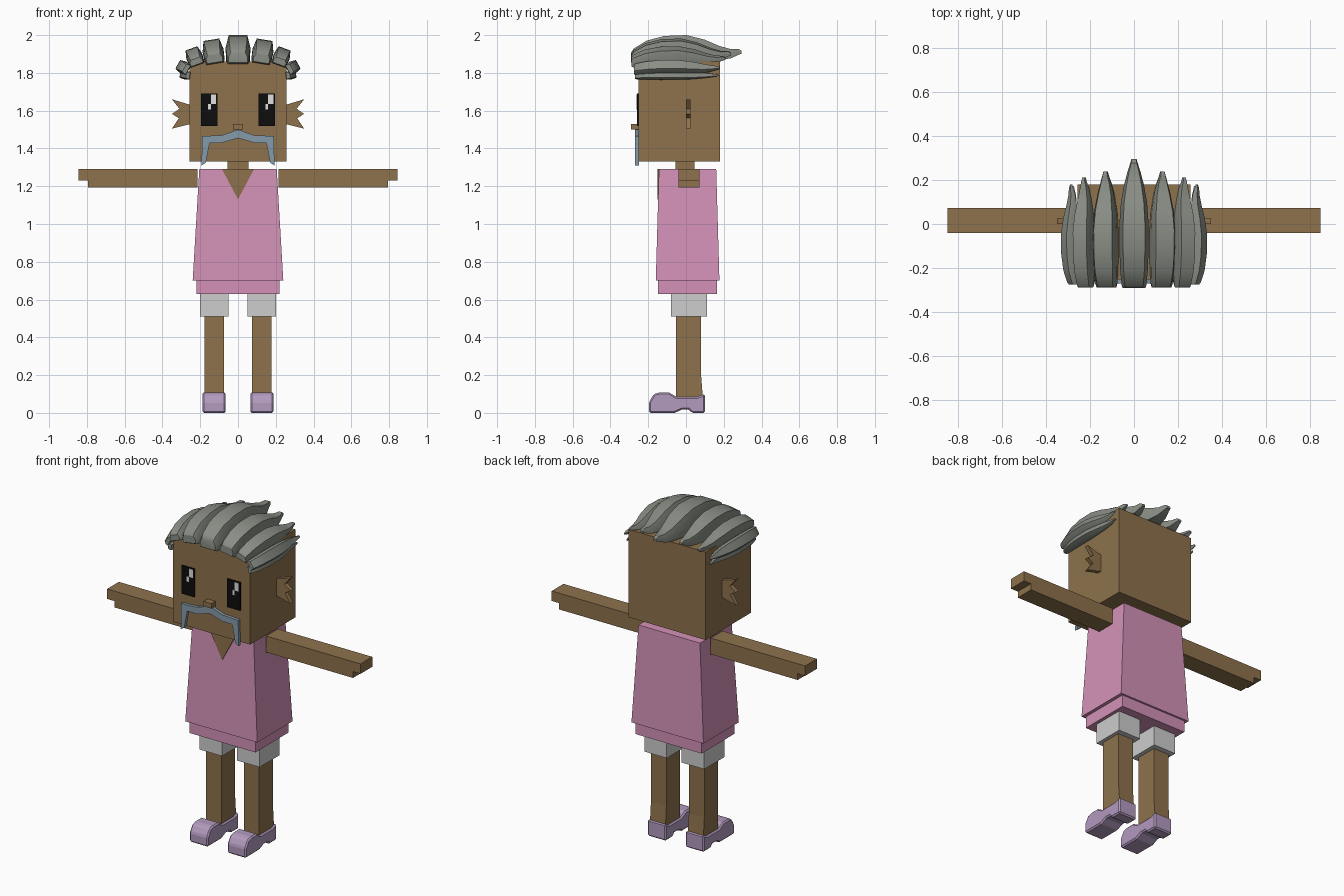
import bpy, bmesh, math
from mathutils import Matrix, Vector

cube = bpy.data.objects.get("Cube")
if cube:
    bpy.data.objects.remove(cube, do_unlink=True)


def material(name, r, g, b):
    m = bpy.data.materials.new(name)
    m.use_nodes = True
    m.diffuse_color = (r, g, b, 1)
    bsdf = m.node_tree.nodes["Principled BSDF"]
    bsdf.inputs["Base Color"].default_value = (r, g, b, 1)
    bsdf.inputs["Roughness"].default_value = 0.8
    return m


SKIN = material("brown skin", 0.27, 0.168, 0.073)
PINK = material("pink cloth", 0.66, 0.285, 0.48)
HAIR = material("grey hair", 0.25, 0.27, 0.235)
SHORTS = material("pale grey cloth", 0.61, 0.61, 0.61)
SHOE = material("lilac shoe", 0.45, 0.325, 0.52)
BEARD = material("blue grey whiskers", 0.235, 0.328, 0.40)
BLACK = material("eye black", 0.004, 0.004, 0.004)
WHITE = material("eye white", 0.75, 0.75, 0.75)


def loft(name, rings, mat, matrix=None, bevel=0):
    """Skin a list of equal-sized point rings and cap both ends."""
    bm = bmesh.new()
    vs = [[bm.verts.new(p) for p in ring] for ring in rings]
    n = len(vs[0])
    for a, b in zip(vs, vs[1:]):
        for i in range(n):
            j = (i + 1) % n
            bm.faces.new((a[i], a[j], b[j], b[i]))
    bm.faces.new(vs[0])
    bm.faces.new(vs[-1])
    if matrix:
        bm.transform(matrix)
    bmesh.ops.recalc_face_normals(bm, faces=bm.faces[:])
    mesh = bpy.data.meshes.new(name)
    bm.to_mesh(mesh)
    bm.free()
    mesh.materials.append(mat)
    ob = bpy.data.objects.new(name, mesh)
    bpy.context.collection.objects.link(ob)
    if bevel:
        mod = ob.modifiers.new("soft_edges", "BEVEL")
        mod.width = bevel
        mod.segments = 1
    return ob


def rect(x0, x1, y0, y1, z):
    return [(x0, y0, z), (x1, y0, z), (x1, y1, z), (x0, y1, z)]


def box(name, x, y, z, mat):
    return loft(name, [rect(*x, *y, h) for h in z], mat)


def prism_y(name, pts, y, mat):
    return loft(name, [[(a, d, b) for a, b in pts] for d in y], mat)


def prism_x(name, pts, x, mat, bevel=0):
    return loft(name, [[(d, a, b) for a, b in pts] for d in x], mat, None, bevel)


# Head, neck and nose
box("head", (-0.257, 0.257), (-0.252, 0.18), (1.33, 1.86), SKIN)
box("neck", (-0.055, 0.055), (-0.055, 0.045), (1.26, 1.34), SKIN)
box("nose", (-0.026, 0.026), (-0.29, -0.25), (1.5, 1.53), SKIN)

# Shirt with lower hem and open collar
loft("shirt", [rect(-0.24, 0.24, -0.16, 0.177, 0.7),
               rect(-0.205, 0.205, -0.143, 0.16, 1.29)], PINK)
box("shirt_hem", (-0.22, 0.22), (-0.147, 0.165), (0.63, 0.71), PINK)
prism_y("collar_opening", [(-0.085, 1.291), (0.085, 1.291), (0, 1.13)],
        (-0.12, -0.151), SKIN)

# Moustache: half outline mirrored about the middle
half = [(0, 1.5), (0.085, 1.47), (0.19, 1.465), (0.193, 1.31), (0.17, 1.325),
        (0.15, 1.43), (0.085, 1.43), (0, 1.455)]
outline = half + [(-x, z) for x, z in reversed(half[1:-1])]
prism_y("moustache", outline, (-0.25, -0.27), BEARD)

# Eyes; the highlights sit on the same side of both
for name, cx in (("left", 0.152), ("right", -0.152)):
    box(name + "_eye", (cx - 0.043, cx + 0.043), (-0.26, -0.25), (1.52, 1.69), BLACK)
    box(name + "_eye_highlight", (cx + 0.008, cx + 0.035), (-0.263, -0.258), (1.635, 1.685), WHITE)
    box(name + "_eye_glint", (cx - 0.006, cx + 0.008), (-0.263, -0.258), (1.605, 1.635), WHITE)

# Paired limbs, clothes and ears
ear = [(0.25, 1.63), (0.35, 1.66), (0.31, 1.61), (0.35, 1.583), (0.313, 1.56),
       (0.35, 1.505), (0.25, 1.53)]
arm = [(0.215, 1.29), (0.845, 1.29), (0.845, 1.23), (0.795, 1.23), (0.795, 1.192),
       (0.215, 1.192)]
shoe = [(-0.195, 0), (-0.195, 0.06), (-0.17, 0.1), (-0.14, 0.108), (-0.09, 0.108),
        (-0.05, 0.085), (0.06, 0.085), (0.1, 0.1), (0.1, 0), (0.03, 0),
        (0.015, 0.018), (-0.02, 0.018), (-0.06, 0)]
for name, s in (("left", 1), ("right", -1)):
    prism_y(name + "_ear", [(s * x, z) for x, z in ear], (0, 0.025), SKIN)
    prism_y(name + "_arm", [(s * x, z) for x, z in arm], (-0.04, 0.072), SKIN)
    box(name + "_shorts_leg", (s * 0.05, s * 0.2), (-0.08, 0.112), (0.51, 0.64), SHORTS)
    loft(name + "_leg", [rect(s * 0.075, s * 0.178, -0.052, 0.09, 0.07),
                         rect(s * 0.075, s * 0.178, -0.052, 0.08, 0.2),
                         rect(s * 0.075, s * 0.178, -0.052, 0.08, 0.52)], SKIN)
    prism_x(name + "_shoe", shoe, (s * 0.065, s * 0.188), SHOE, 0.008)

# Hair lock stations along its length: position, bottom, top, width (fractions)
STATIONS = [(0.0, 0.0, 0.36, 0.78), (0.02, -0.05, 0.5, 0.85), (0.14, 0.0, 0.8, 0.95),
            (0.3, 0.04, 0.97, 1.0), (0.5, 0.06, 1.0, 1.0), (0.66, 0.08, 0.84, 0.9),
            (0.8, 0.1, 0.6, 0.68), (0.9, 0.15, 0.49, 0.45), (0.97, 0.28, 0.5, 0.25),
            (1.0, 0.32, 0.42, 0.18)]
SECTION = [(-0.95, 0), (0.95, 0), (1, 0.5), (0.75, 1), (-0.75, 1), (-1, 0.5)]


def lock(name, x, z, y0, y1, width, height, roll):
    rings = [[(a * w * width, y0 + t * (y1 - y0), height * (lo + b * (hi - lo)))
              for a, b in SECTION] for t, lo, hi, w in STATIONS]
    place = Matrix.Translation(Vector((x, 0, z))) @ Matrix.Rotation(math.radians(roll), 4, "Y")
    ob = loft(name, rings, HAIR, place)
    bpy.ops.object.select_all(action="DESELECT")
    ob.select_set(True)
    bpy.context.view_layer.objects.active = ob
    bpy.ops.object.shade_smooth_by_angle(angle=math.radians(30))


# Swept-back hair: one middle lock and four on each side
lock("middle_hair_lock", 0, 1.855, -0.29, 0.295, 0.066, 0.145, 0)
for name, s in (("left", 1), ("right", -1)):
    lock(name + "_inner_hair_lock", s * 0.122, 1.855, -0.288, 0.237, 0.056, 0.122, s * 9)
    lock(name + "_outer_hair_lock", s * 0.216, 1.845, -0.288, 0.21, 0.044, 0.09, s * 20)
    lock(name + "_temple_hair_lock", s * 0.265, 1.815, -0.275, 0.178, 0.034, 0.062, s * 60)
    lock(name + "_side_hair_lock", s * 0.256, 1.785, -0.27, 0.172, 0.023, 0.052, s * 82)
